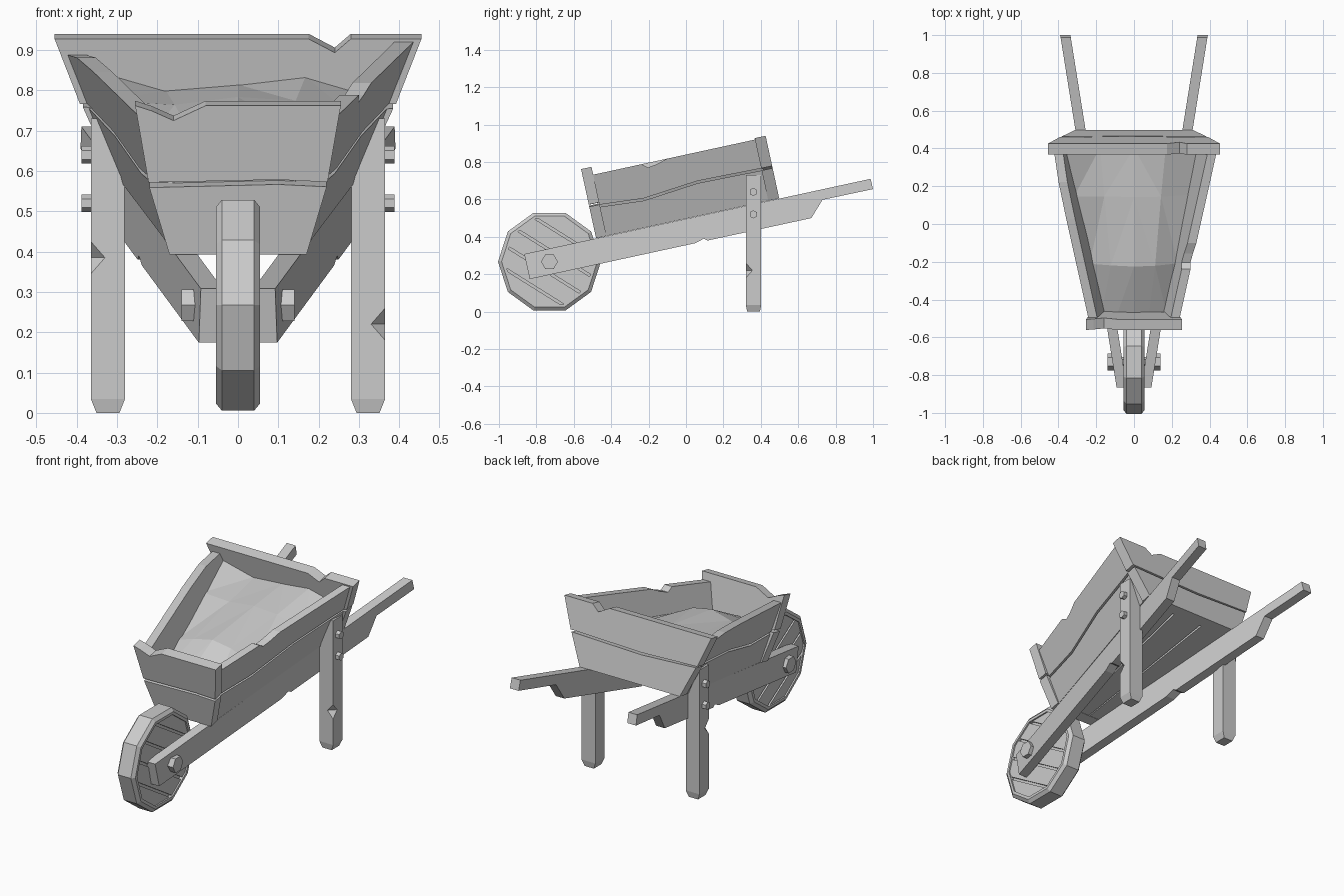
import bpy, bmesh, math
from mathutils import Vector

if "Cube" in bpy.data.objects:
    bpy.data.objects.remove(bpy.data.objects["Cube"])

TILT = math.atan(0.217)
C, S = math.cos(TILT), math.sin(TILT)


def finish(name, bm):
    bmesh.ops.remove_doubles(bm, verts=bm.verts, dist=1e-5)
    bmesh.ops.recalc_face_normals(bm, faces=bm.faces)
    me = bpy.data.meshes.new(name)
    bm.to_mesh(me)
    bm.free()
    ob = bpy.data.objects.new(name, me)
    bpy.context.collection.objects.link(ob)
    return ob


def loft(name, rings, loop=False, tri=False):
    """Join rings of equal length into a solid; loop closes last to first."""
    bm = bmesh.new()
    vs = [[bm.verts.new(p) for p in r] for r in rings]
    n = len(rings[0])
    pairs = list(zip(vs, vs[1:])) + ([(vs[-1], vs[0])] if loop else [])
    for a, b in pairs:
        for i in range(n):
            j = (i + 1) % n
            bm.faces.new((a[i], a[j], b[j], b[i]))
    if not loop:
        bm.faces.new(vs[0])
        bm.faces.new(vs[-1])
    if tri:
        bmesh.ops.triangulate(bm, faces=bm.faces)
    return finish(name, bm)


def ngon(x, r, n, cy, cz, off=0.0):
    return [(x, cy + r * math.cos(off + math.tau * i / n),
             cz + r * math.sin(off + math.tau * i / n)) for i in range(n)]


def tray(x, u, v):
    """Tilted tray space: u along the rails, v away from them."""
    return (x, u * C - v * S, 0.497 + u * S + v * C)


def side_x(u, v):
    t, h = (u + 0.435) / 0.885, v / 0.335
    return (0.163 + 0.142 * t) * (1 - h) + (0.242 + 0.193 * t) * h


# wheel: chamfered rim, thin core and slanted planks
WY, WZ = -0.73, 0.267
section = [(-.04, .275), (.04, .275), (.055, .256), (.055, .24), (-.055, .24), (-.055, .256)]
loft("wheel_rim", [[(x, WY + r * math.cos(a), WZ + r * math.sin(a)) for x, r in section]
                   for a in [math.tau * i / 10 for i in range(10)]], loop=True)
loft("wheel_core", [ngon(x, .245, 10, WY, WZ) for x in (-.034, .034)])
slant = Vector((0, math.sin(math.radians(32)), math.cos(math.radians(32))))
for k in range(5):
    bm = bmesh.new()
    a, b = ([bm.verts.new(p) for p in ngon(x, .245, 10, WY, WZ)] for x in (-.047, .047))
    bm.faces.new(a)
    bm.faces.new(b)
    for i in range(10):
        bm.faces.new((a[i], a[i - 1], b[i - 1], b[i]))
    for sign in (-1, 1):
        d = (k - 2) * 0.105 + sign * 0.046
        if abs(d) > 0.23:
            continue
        bmesh.ops.bisect_plane(bm, geom=bm.verts[:] + bm.edges[:] + bm.faces[:],
                               plane_co=Vector((0, WY, WZ)) + slant * d,
                               plane_no=slant * sign, clear_outer=True)
        bmesh.ops.holes_fill(bm, edges=[e for e in bm.edges if e.is_boundary])
    finish(f"wheel_plank_{k}", bm)
loft("axle", [ngon(x, .025, 6, WY, WZ) for x in (-.12, .12)])

# rails with handles, legs and bolts on both sides
rail = [(-.865, .308), (-.835, .174), (.05, .366), (.095, .39), (.115, .38), (.67, .50),
        (.73, .598), (1.0, .655), (.987, .71)]
for s, side in ((-1, "left"), (1, "right")):
    loft(f"rail_{side}", [[(s * (.066 + .16 * (y + .86) + o), y, z) for y, z in rail]
                          for o in (-.027, .027)])
    zc = .22 if s > 0 else .385
    rings = []
    for z, inset, chip in ((0, .014, 0), (.035, 0, 0), (zc - .04, 0, 0), (zc, 0, .035),
                           (zc + .04, 0, 0), (.73, 0, 0)):
        x0, x1, y0, y1 = .28 + inset, .365 - inset, .32 + inset * .5, .402 - inset * .5
        rings.append([(s * x, y, z) for x, y in
                      ((x0, y0), (x1 - chip, y0), (x1, y0 + chip), (x1, y1), (x0, y1))])
    loft(f"leg_{side}", rings)
    for i, z in enumerate((.52, .64)):
        loft(f"leg_bolt_{side}_{i}", [ngon(s * x, .022, 6, .36, z, math.pi / 6) for x in (.355, .388)])
    loft(f"axle_bolt_{side}", [ngon(s * x, .045, 6, WY, WZ) for x in (.10, .14)])

# tray sides: lower and upper plank with a wavy split
split = [(-.435, .165), (-.2, .148), (.1, .178), (.45, .172)]
tops = {1: [(.45, .335), (-.03, .335), (-.09, .318), (-.14, .31), (-.17, .335), (-.435, .335)],
        -1: [(.45, .302), (.3, .328), (.1, .335), (-.435, .335)]}
for s, side in ((-1, "left"), (1, "right")):
    lower = [(-.435, 0), (.45, 0)] + [(u, v - .006) for u, v in reversed(split)]
    upper = [(u, v + .006) for u, v in split] + tops[s]
    for part, prof in (("lower", lower), ("upper", upper)):
        loft(f"side_{part}_{side}", [[tray(s * (side_x(u, v) - t), u, v) for u, v in prof]
                                     for t in (0, .047)])

# front and back boards, profiles in x and v
boards = {
    "front_lower": (-.492, -.435, [(-.17, 0), (.17, 0), (.22, .172), (.1, .178), (-.22, .17)]),
    "front_upper": (-.492, -.435, [(-.222, .183), (.1, .19), (.222, .184), (.255, .378), (-.08, .378),
                                   (-.16, .34), (-.215, .365), (-.255, .378)]),
    "back_lower": (.45, .51, [(-.31, 0), (.31, 0), (.385, .166), (-.05, .154), (-.385, .17)]),
    "back_upper": (.45, .51, [(-.392, .178), (-.05, .166), (.392, .178), (.455, .343), (.28, .343),
                              (.24, .308), (.175, .343), (-.455, .343)]),
}
for name, (u0, u1, prof) in boards.items():
    loft(f"{name}_board", [[tray(x, u, v) for x, v in prof] for u in (u0, u1)])

# floor planks running lengthwise
for i in range(3):
    f0, f1 = -1 + i * 2 / 3 + .02, -1 + (i + 1) * 2 / 3 - .02
    loft(f"floor_plank_{i}", [[tray(f * (side_x(u, 0) - .02), u, v)
                               for f, v in ((f0, .002), (f1, .002), (f1, .03), (f0, .03))]
                              for u in (-.44, .455)])

# faceted heap of earth filling the tray
heap = [(-.445, (.17, .19, .20, .19, .17)), (-.17, (.21, .25, .28, .26, .20)),
        (.2, (.24, .23, .25, .24, .19)), (.46, (.27, .21, .225, .245, .19))]
loft("earth_heap", [[tray(f * (side_x(u, v) - .03), u, v) for f, v in
                     list(zip((-1, -.5, 0, .45, 1), hs)) + [(.95, .02), (-.95, .02)]]
                    for u, hs in heap], tri=True)
